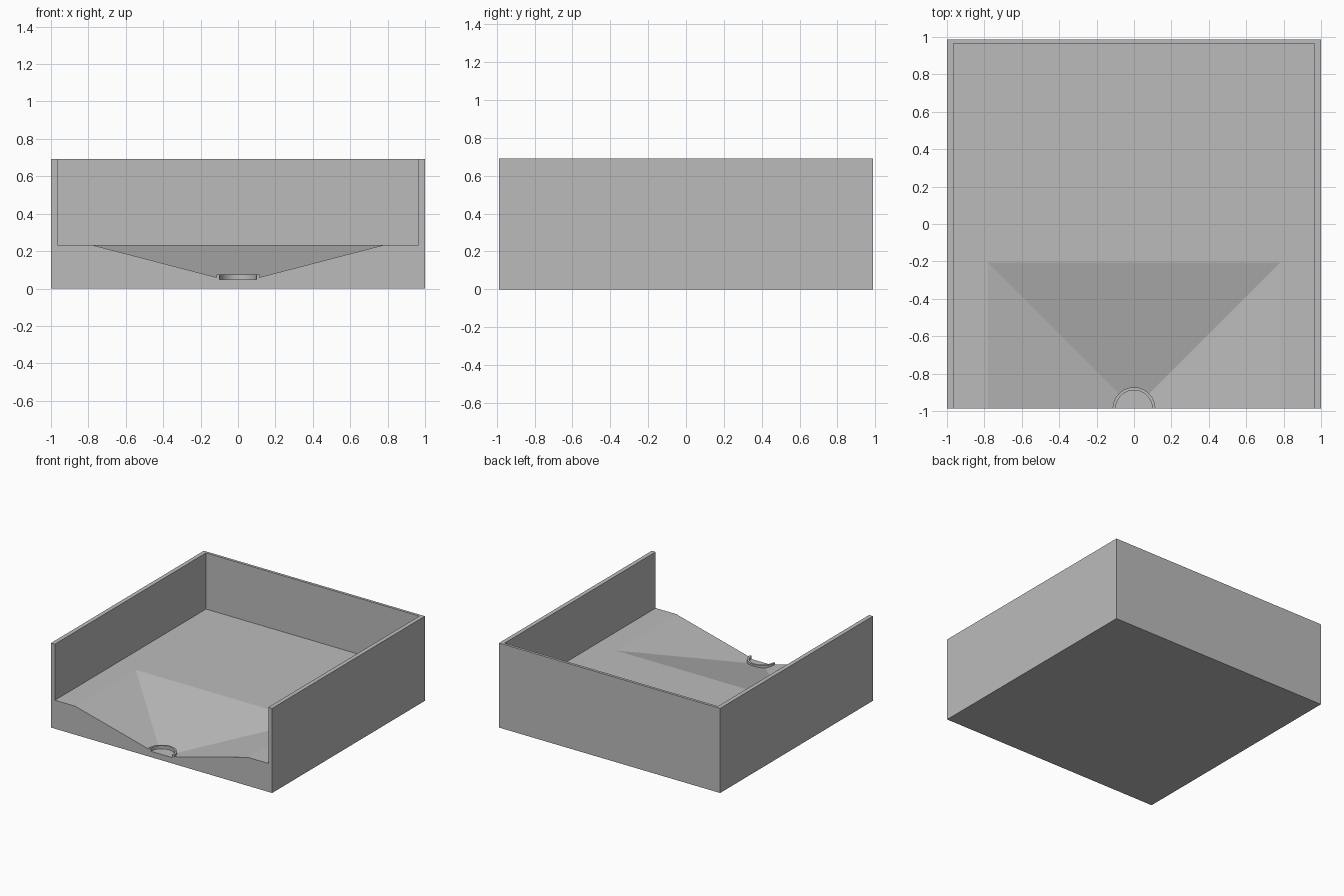
import bpy, bmesh
from math import sin, cos, pi, sqrt
from mathutils import Matrix

if "Cube" in bpy.data.objects:
    bpy.data.objects.remove(bpy.data.objects["Cube"])

FRONT = -0.987     # front plane of the tray
FLOOR = 0.233      # height of the flat floor
TOP = 0.692        # height of the walls
APEX = 0.03        # virtual lowest point of the funnel
HALF = 0.78        # half width of the funnel
DRAIN = 0.048      # height of the drain floor
R_IN, R_OUT = 0.098, 0.114

grey = bpy.data.materials.new("plain grey")
grey.use_nodes = True
colour = (0.5, 0.5, 0.5, 1)
grey.diffuse_color = colour
bsdf = grey.node_tree.nodes["Principled BSDF"]
bsdf.inputs["Base Color"].default_value = colour


def finish(name, bm):
    bmesh.ops.recalc_face_normals(bm, faces=bm.faces)
    mesh = bpy.data.meshes.new(name)
    bm.to_mesh(mesh)
    bm.free()
    mesh.materials.append(grey)
    ob = bpy.data.objects.new(name, mesh)
    bpy.context.collection.objects.link(ob)
    return ob


def prism(name, outline, z0, z1):
    bm = bmesh.new()
    face = bm.faces.new([bm.verts.new((x, y, z0)) for x, y in outline])
    up = bmesh.ops.extrude_face_region(bm, geom=[face])["geom"]
    verts = [v for v in up if isinstance(v, bmesh.types.BMVert)]
    bmesh.ops.translate(bm, verts=verts, vec=(0, 0, z1 - z0))
    return finish(name, bm)


def rect(x, y0, y1):
    return [(-x, y0), (x, y0), (x, y1), (-x, y1)]


def arc(radius, turn=pi, steps=32):
    count = steps + 1 if turn == pi else steps
    return [(radius * cos(turn * i / steps), FRONT + radius * sin(turn * i / steps))
            for i in range(count)]


def cut(target, cutter):
    mod = target.modifiers.new(cutter.name, "BOOLEAN")
    mod.operation = "DIFFERENCE"
    mod.solver = "EXACT"
    mod.object = cutter
    bpy.context.view_layer.objects.active = target
    bpy.ops.object.modifier_apply(modifier=mod.name)
    bpy.data.objects.remove(cutter)


# Tray: solid block, open at the top and front
tray = prism("tray", rect(1, FRONT, -FRONT), 0, TOP)
cut(tray, prism("cavity_cutter", rect(0.965, FRONT - 0.2, 0.965), FLOOR, TOP + 0.2))

# Funnel: half of a square pyramid sunk into the floor at the front
rise = 0.007
half = HALF * (1 + rise / (FLOOR - APEX))
height = FLOOR + rise - APEX
bm = bmesh.new()
bmesh.ops.create_cone(
    bm, cap_ends=True, segments=4, radius1=0, radius2=half * sqrt(2), depth=height,
    matrix=Matrix.Translation((0, FRONT, APEX + height / 2)) @ Matrix.Rotation(pi / 4, 4, "Z"))
bmesh.ops.remove_doubles(bm, verts=bm.verts, dist=0.0001)
cut(tray, finish("funnel_cutter", bm))

# Drain: round recess, flat half disc and raised half ring
cut(tray, prism("drain_cutter", arc(R_IN, 2 * pi, 64), DRAIN, 0.15))
prism("drain_floor", arc(R_IN), 0.015, DRAIN)
prism("drain_ring", arc(R_OUT) + arc(R_IN)[::-1], 0.02, 0.074)
